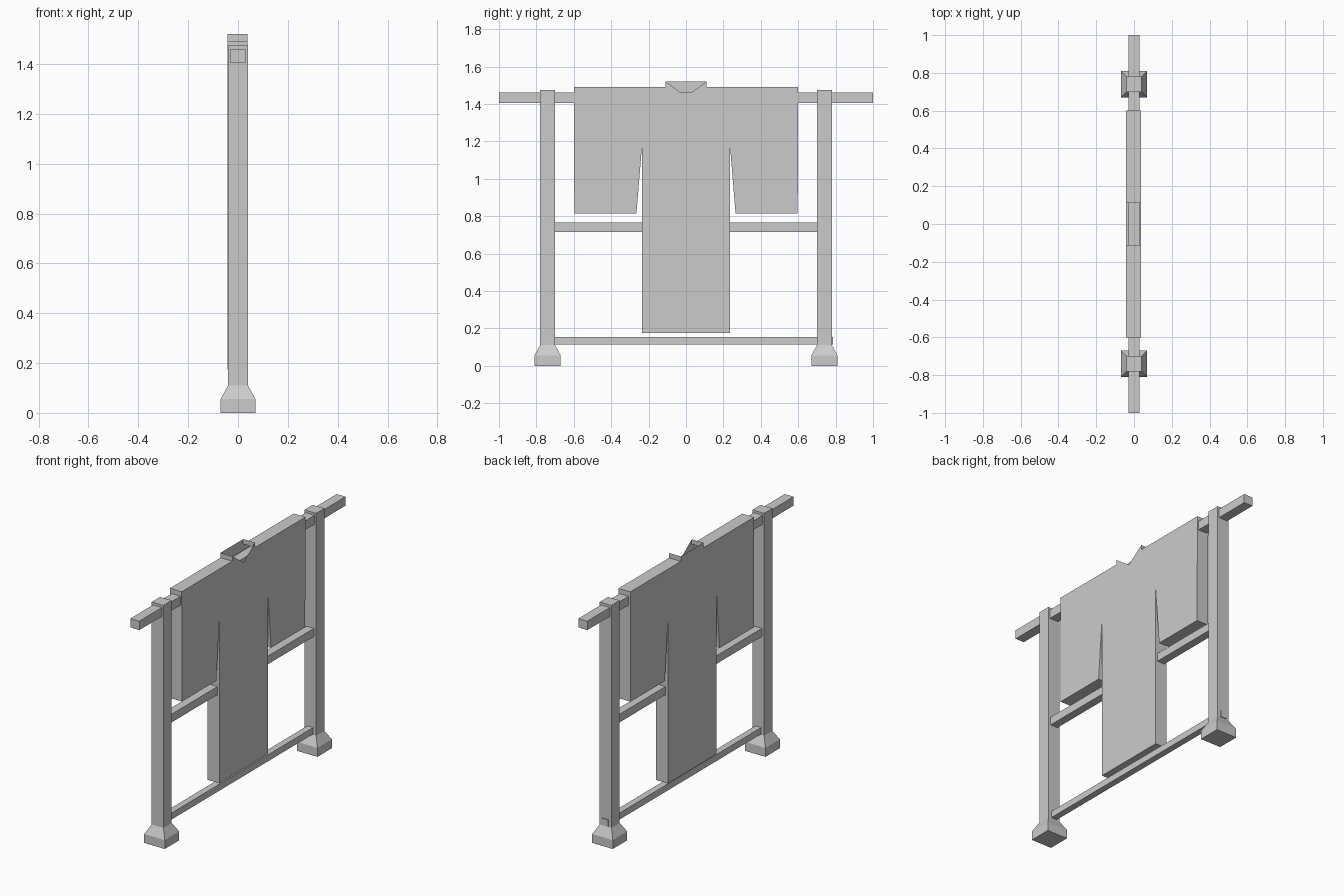
import bpy, bmesh

if "Cube" in bpy.data.objects:
    bpy.data.objects.remove(bpy.data.objects["Cube"])


def make_object(name, bm):
    bmesh.ops.recalc_face_normals(bm, faces=bm.faces)
    mesh = bpy.data.meshes.new(name)
    bm.to_mesh(mesh)
    bm.free()
    obj = bpy.data.objects.new(name, mesh)
    bpy.context.collection.objects.link(obj)
    return obj


def box(name, x, y, z):
    """Box from (min, max) ranges on each axis."""
    bm = bmesh.new()
    bmesh.ops.create_cube(bm, size=1)
    for v in bm.verts:
        v.co = [r[0] if c < 0 else r[1] for c, r in zip(v.co, (x, y, z))]
    return make_object(name, bm)


def foot(name, y):
    """Square block with a tapered top that meets the post."""
    bm = bmesh.new()
    rings = []
    for half, z in ((0.07, 0), (0.07, 0.055), (0.04, 0.11)):
        rings.append([bm.verts.new((sx * half, y + sy * half, z))
                      for sx, sy in ((-1, -1), (1, -1), (1, 1), (-1, 1))])
    for low, high in zip(rings, rings[1:]):
        for i in range(4):
            j = (i + 1) % 4
            bm.faces.new((low[i], low[j], high[j], high[i]))
    bm.faces.new(rings[0][::-1])
    bm.faces.new(rings[-1])
    return make_object(name, bm)


# Posts and feet on both sides
for side, label in ((-1, "left"), (1, "right")):
    yc = side * 0.74
    box(f"{label}_post", (-0.04, 0.04), (yc - 0.04, yc + 0.04), (0.10, 1.475))
    foot(f"{label}_foot", yc)

# Cross bars
box("hanging_bar", (-0.03, 0.03), (-1.0, 1.0), (1.405, 1.46))
box("middle_bar", (-0.025, 0.025), (-0.71, 0.71), (0.715, 0.765))
box("lower_bar", (-0.02, 0.02), (-0.775, 0.785), (0.115, 0.155))

# Robe: hollow shell, open at the collar, with a V neck on the +x side
half = [(0.11, 1.52), (0.11, 1.49), (0.60, 1.49), (0.597, 0.815),
        (0.265, 0.815), (0.235, 1.18), (0.235, 0.175)]
outline = half + [(-y, z) for y, z in reversed(half)]
bm = bmesh.new()
front = [bm.verts.new((0.038, y, z)) for y, z in outline]
back = [bm.verts.new((-0.042, y, z)) for y, z in outline]
neck_point = bm.verts.new((0.038, 0, 1.44))
bm.faces.new(front + [neck_point])
bm.faces.new(back[::-1])
for i in range(len(outline) - 1):
    bm.faces.new((front[i], back[i], back[i + 1], front[i + 1]))
make_object("robe", bm)
